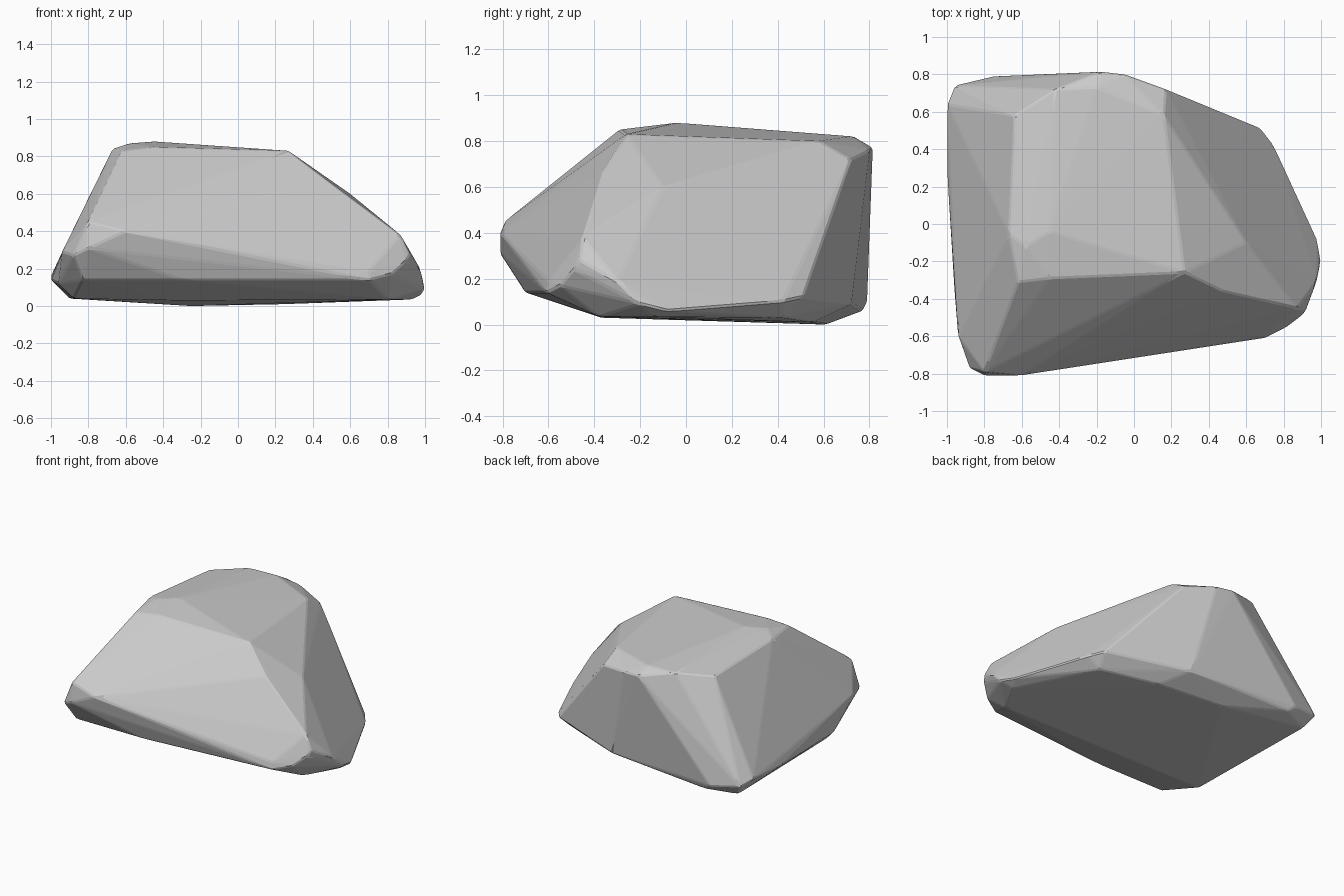
import bpy, bmesh

# Rock outline, given as rings of corners from the base to the crown
base = [(-0.90, 0.68, 0.04), (-0.25, 0.61, 0.0), (0.25, 0.55, 0.01), (0.65, 0.42, 0.03),
        (0.93, -0.15, 0.035), (0.80, -0.38, 0.035), (-0.30, -0.37, 0.03), (-0.88, -0.38, 0.04)]

belt = [(-1.0, 0.30, 0.14), (-1.0, 0.64, 0.16), (-0.96, 0.74, 0.13), (-0.75, 0.79, 0.10),
        (-0.70, 0.77, 0.06), (0.10, 0.72, 0.09), (0.68, 0.51, 0.12), (0.75, 0.42, 0.10),
        (0.98, -0.08, 0.06), (1.0, -0.20, 0.09), (0.98, -0.30, 0.19), (0.92, -0.46, 0.28),
        (0.90, -0.49, 0.24), (0.82, -0.55, 0.17), (0.70, -0.61, 0.14), (-0.30, -0.70, 0.14),
        (-0.83, -0.70, 0.14), (-0.96, -0.35, 0.12)]

shoulder = [(0.87, -0.45, 0.38), (0.70, -0.60, 0.19), (-0.60, -0.81, 0.40), (-0.80, -0.79, 0.45),
            (-0.80, -0.81, 0.31), (-0.88, -0.77, 0.27), (-0.94, -0.60, 0.29), (0.48, -0.36, 0.67),
            (0.60, -0.10, 0.60)]

crown = [(0.27, -0.26, 0.83), (0.16, 0.58, 0.80), (0.17, 0.72, 0.72), (-0.05, 0.80, 0.76),
         (-0.18, 0.815, 0.77), (-0.20, 0.73, 0.82), (-0.42, 0.72, 0.82), (-0.64, 0.58, 0.80),
         (-0.67, -0.05, 0.84), (-0.62, -0.31, 0.83), (-0.45, -0.29, 0.85), (-0.58, -0.12, 0.87),
         (-0.45, -0.04, 0.88)]

# Wrap the rings in one faceted skin
bm = bmesh.new()
for ring in (base, belt, shoulder, crown):
    for corner in ring:
        bm.verts.new(corner)
hull = bmesh.ops.convex_hull(bm, input=bm.verts[:])
spare = {g for g in hull["geom_interior"] + hull["geom_unused"]
         if isinstance(g, bmesh.types.BMVert)}
bmesh.ops.delete(bm, geom=list(spare), context='VERTS')
bmesh.ops.recalc_face_normals(bm, faces=bm.faces[:])

# Slightly worn edges
bmesh.ops.bevel(bm, geom=bm.edges[:], offset=0.008, segments=1, affect='EDGES',
                clamp_overlap=True)

mesh = bpy.data.meshes.new("rock")
bm.to_mesh(mesh)
bm.free()
rock = bpy.data.objects.new("rock", mesh)
bpy.context.collection.objects.link(rock)

# Plain grey stone
stone = bpy.data.materials.new("grey_stone")
stone.diffuse_color = (0.6, 0.6, 0.6, 1.0)
mesh.materials.append(stone)
